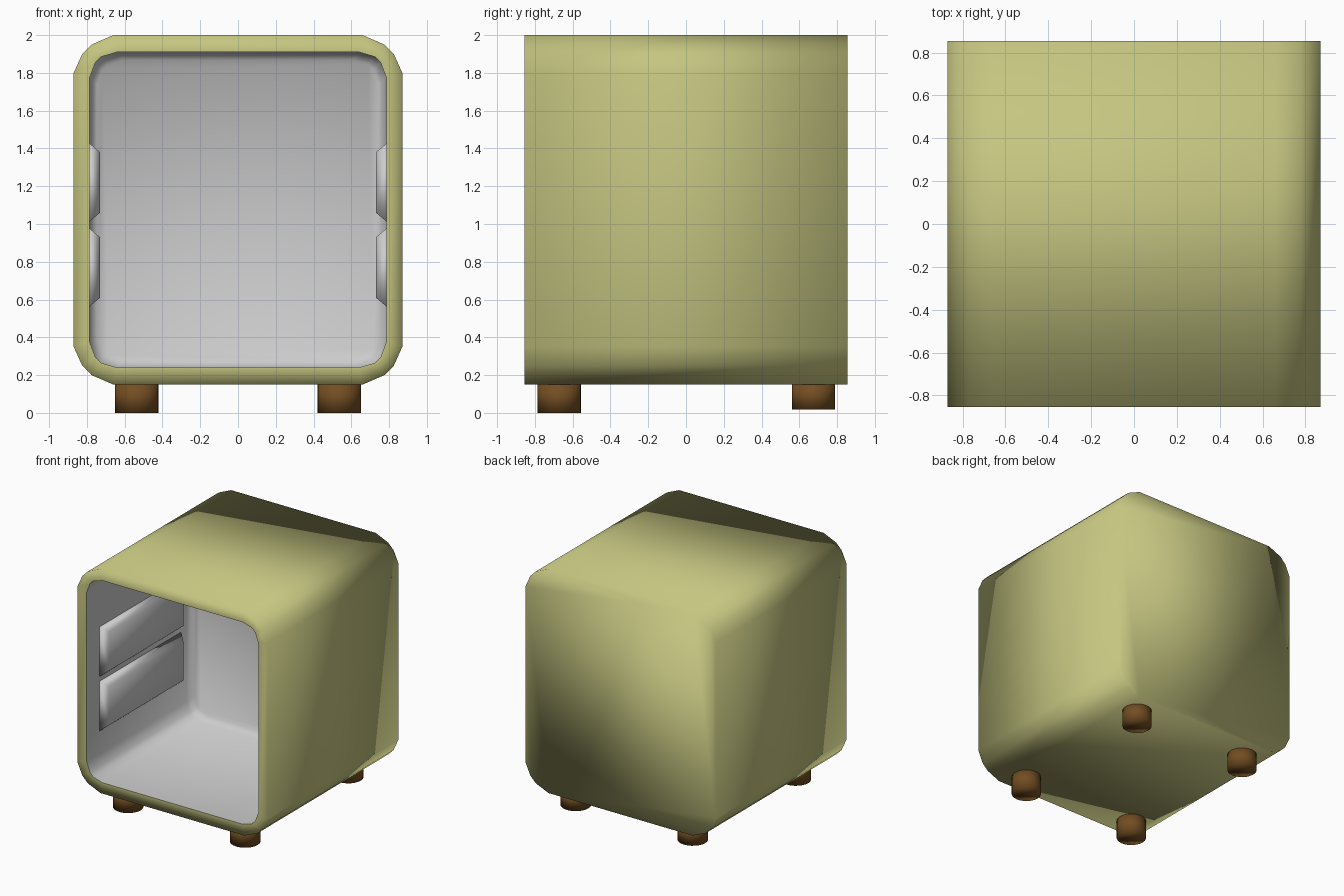
import bpy, bmesh
from mathutils import Vector

if "Cube" in bpy.data.objects:
    bpy.data.objects.remove(bpy.data.objects["Cube"])

MID_Z = 1.075  # height of the middle of the cabinet


def material(name, rgb):
    m = bpy.data.materials.new(name)
    m.diffuse_color = (*rgb, 1)
    m.use_nodes = True
    m.node_tree.nodes["Principled BSDF"].inputs["Base Color"].default_value = m.diffuse_color
    return m


def finish(name, bm, mat=None, recalc=True):
    if recalc:
        bmesh.ops.recalc_face_normals(bm, faces=bm.faces)
    for f in bm.faces:
        f.smooth = True
    me = bpy.data.meshes.new(name)
    bm.to_mesh(me)
    bm.free()
    ob = bpy.data.objects.new(name, me)
    bpy.context.collection.objects.link(ob)
    if mat:
        me.materials.append(mat)
    return ob


def outline(corner):
    """Mirror one corner (x, dz) into a closed rounded rectangle."""
    r = corner[::-1]
    return (corner + [(x, -z) for x, z in r]
            + [(-x, -z) for x, z in corner] + [(-x, z) for x, z in r])


def loft(bm, sections):
    """Bridge (outline, y) sections; returns the vertex rings."""
    rings = [[bm.verts.new((x, y, MID_Z + z)) for x, z in pts] for pts, y in sections]
    for a, b in zip(rings, rings[1:]):
        for i in range(len(a)):
            j = (i + 1) % len(a)
            bm.faces.new((a[i], a[j], b[j], b[i]))
    return rings


olive = material("olive", (0.56, 0.56, 0.22))
brown = material("brown", (0.17, 0.075, 0.016))

outer = outline([(0.66, 0.925), (0.775, 0.875), (0.825, 0.825), (0.87, 0.725)])
inner = outline([(0.64, 0.835), (0.725, 0.81), (0.755, 0.78), (0.785, 0.70)])
inner_back = [(x * 0.95, z * 0.95) for x, z in inner]

# Outer shell: closed back, sides and front rim
bm = bmesh.new()
rings = loft(bm, [(outer, 0.855), (outer, -0.855), (inner, -0.855)])
bm.faces.new(rings[0])
finish("cabinet_shell", bm, olive)

# Grey liner of the open compartment, facing inward
bm = bmesh.new()
rings = loft(bm, [(inner, -0.855), (inner, 0.45), (inner_back, 0.50)])
bm.faces.new(rings[-1])
bm.normal_update()
back = max(bm.faces, key=lambda f: f.calc_center_median().y)
bmesh.ops.recalc_face_normals(bm, faces=bm.faces)
if back.normal.y > 0:
    bmesh.ops.reverse_faces(bm, faces=bm.faces)
finish("inner_liner", bm, recalc=False)

# Two bevelled shelf rails on each inner wall
for side, label in ((-1, "left"), (1, "right")):
    for zc, level in ((1.22, "upper"), (0.77, "lower")):
        bm = bmesh.new()
        loops = []
        for x, inset in ((0.79, 0), (0.73, 0.05)):
            hy, hz = 0.535 - inset, 0.21 - inset
            loops.append([bm.verts.new((side * x, -0.155 + sy * hy, zc + sz * hz))
                          for sy, sz in ((-1, -1), (1, -1), (1, 1), (-1, 1))])
        a, b = loops
        for i in range(4):
            j = (i + 1) % 4
            bm.faces.new((a[i], a[j], b[j], b[i]))
        bm.faces.new(a)
        bm.faces.new(b)
        finish(f"{level}_{label}_rail", bm)

# Four short round legs, the rear pair slightly shorter
for side, label in ((-1, "left"), (1, "right")):
    for y, bottom, end in ((-0.67, 0.0, "front"), (0.675, 0.018, "back")):
        bm = bmesh.new()
        top = 0.16
        bmesh.ops.create_cone(bm, cap_ends=True, segments=24, radius1=0.115,
                              radius2=0.115, depth=top - bottom)
        bmesh.ops.translate(bm, verts=bm.verts,
                            vec=Vector((side * 0.535, y, (top + bottom) / 2)))
        finish(f"{end}_{label}_leg", bm, brown)
